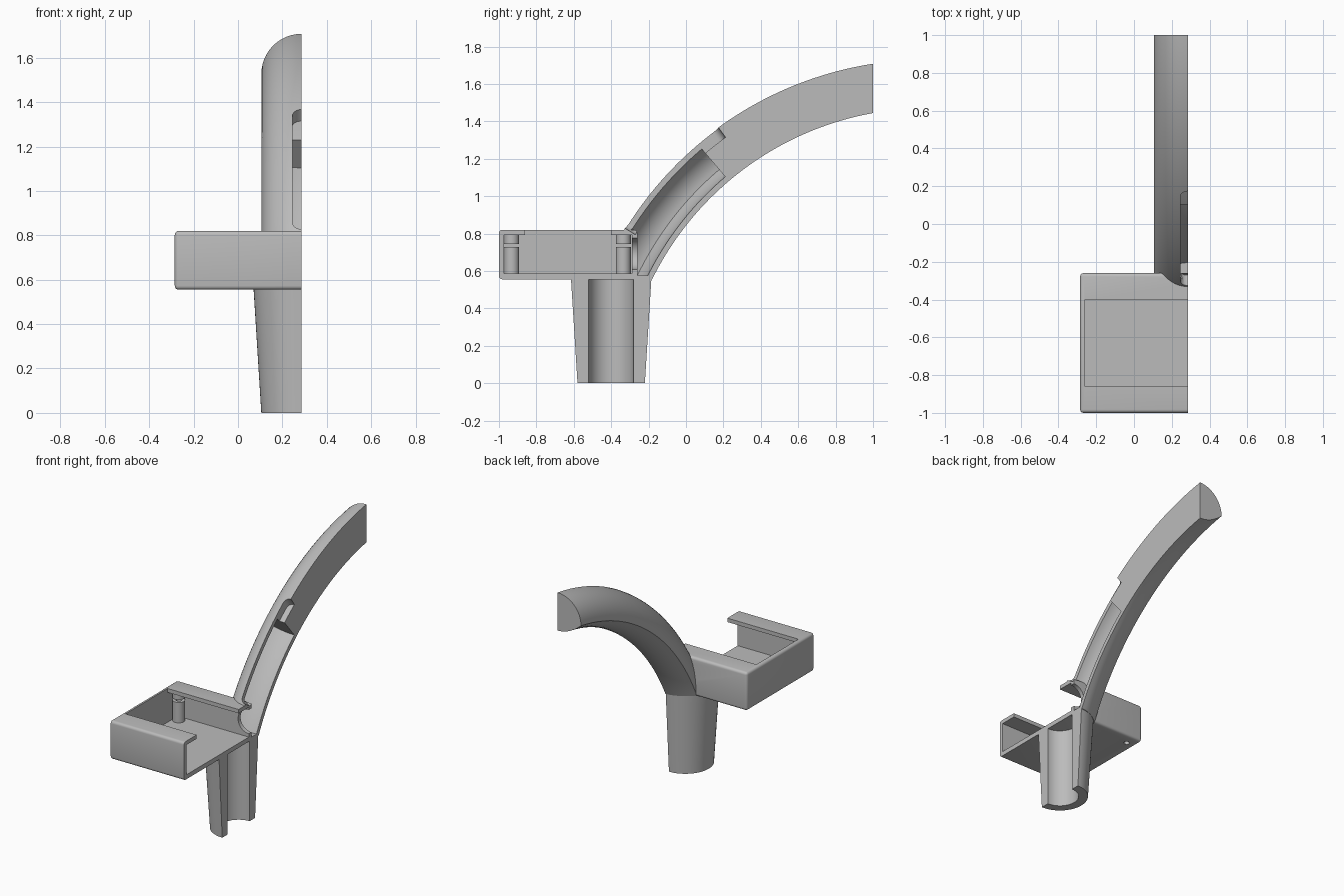
import bpy, bmesh, math

cube = bpy.data.objects.get("Cube")
if cube:
    bpy.data.objects.remove(cube, do_unlink=True)

CX = 0.285                    # plane of symmetry, where the model is sectioned
ARC_Y, ARC_Z, ARC_R = 1.29, -0.17, 1.72   # centre and radius of the arm's arc

grey = bpy.data.materials.new("plain grey")
grey.use_nodes = True
grey.diffuse_color = (0.5, 0.5, 0.5, 1)
grey.node_tree.nodes["Principled BSDF"].inputs["Base Color"].default_value = (0.5, 0.5, 0.5, 1)


def make(name, bm):
    bmesh.ops.recalc_face_normals(bm, faces=bm.faces)
    mesh = bpy.data.meshes.new(name)
    bm.to_mesh(mesh)
    bm.free()
    mesh.materials.append(grey)
    ob = bpy.data.objects.new(name, mesh)
    bpy.context.collection.objects.link(ob)
    return ob


def block(name, x, y, z):
    bm = bmesh.new()
    bmesh.ops.create_cube(bm, size=1)
    for v in bm.verts:
        v.co = [lo + (c + 0.5) * (hi - lo) for c, (lo, hi) in zip(v.co, (x, y, z))]
    return make(name, bm)


def cone(name, x, y, z0, z1, r0, r1, sides=48):
    bm = bmesh.new()
    bmesh.ops.create_cone(bm, cap_ends=True, segments=sides, radius1=r0, radius2=r1, depth=z1 - z0)
    bmesh.ops.translate(bm, verts=bm.verts, vec=(x, y, (z0 + z1) / 2))
    return make(name, bm)


def sweep(name, sections):
    """Loft sections (angle, [(sideways, radius)]) around the arm's arc."""
    bm = bmesh.new()
    rings = []
    for deg, pts in sections:
        a = math.radians(deg)
        rings.append([bm.verts.new((CX + u, ARC_Y - r * math.sin(a), ARC_Z + r * math.cos(a)))
                      for u, r in pts])
    n = len(rings[0])
    for p, q in zip(rings, rings[1:]):
        for i in range(n):
            j = (i + 1) % n
            bm.faces.new((p[i], p[j], q[j], q[i]))
    bm.faces.new(rings[0])
    bm.faces.new(rings[-1][::-1])
    return make(name, bm)


def arm_section(r, depth):
    """Half circle on top, shallow curve below, with a crease between."""
    top = [(r * math.cos(math.pi * i / 24), ARC_R + r * math.sin(math.pi * i / 24)) for i in range(25)]
    low = [(r * t, ARC_R - depth * (1 - t * t)) for t in [k / 6 - 1 for k in range(1, 12)]]
    return top + low


def apply(ob, mod):
    bpy.context.view_layer.objects.active = ob
    bpy.ops.object.modifier_apply(modifier=mod.name)


def cut(ob, *cutters, keep=False):
    for c in cutters:
        m = ob.modifiers.new("cut", 'BOOLEAN')
        m.operation, m.solver, m.object = 'DIFFERENCE', 'EXACT', c
        apply(ob, m)
        if not keep:
            bpy.data.objects.remove(c, do_unlink=True)


# slot cutter with rounded ends, along the outer side of the arm
s0, s1, half = 36.0, 58.3, 0.04
cap = math.degrees(half / 1.9)
steps = [s0 + cap * (1 - math.cos(math.pi / 2 * i / 6)) for i in range(7)]
steps += [s0 + cap + (s1 - s0 - 2 * cap) * i / 16 for i in range(1, 16)]
steps += [s0 + s1 - a for a in steps[6::-1]]
slot_rows = []
for a in steps:
    d = max(0.0, 1 - min(a - s0, s1 - a) / cap)
    w = max(half * math.sqrt(max(0.0, 1 - d * d)), 0.003)
    slot_rows.append((a, [(-w, 1.835), (w, 1.835), (w, 2.0), (-w, 2.0)]))
slot = sweep("slot_cutter", slot_rows)

# open tray with rounded outer edges, end lips and a cable hole
tray = block("tray", (-0.285, 0.855), (-1, -0.26), (0.555, 0.82))
bev = tray.modifiers.new("round", 'BEVEL')
bev.width, bev.segments = 0.018, 4
apply(tray, bev)
hole = cone("hole_cutter", 0, 0, -0.06, 0.06, 0.083, 0.083)
hole.rotation_euler = (math.pi / 2, 0, 0)
hole.location = (CX, -0.275, 0.692)
bpy.context.view_layer.update()
cut(tray,
    block("cavity_cutter", (-0.26, 0.83), (-0.973, -0.288), (0.586, 0.793)),
    block("opening_cutter", (-0.26, 0.83), (-0.86, -0.40), (0.70, 0.9)),
    hole)
cut(tray, slot, keep=True)

# screw posts rising from the floor, with bosses under the lips
parts = [tray]
for label, y in (("front", -0.932), ("rear", -0.335)):
    post = cone(label + "_post", -0.219, y, 0.57, 0.727, 0.04, 0.04, 32)
    drill = cone("drill", -0.219, y, 0.5, 0.74, 0.018, 0.018, 24)
    cut(post, drill, keep=True)
    cut(tray, drill)
    boss = cone(label + "_boss", -0.219, y, 0.745, 0.80, 0.04, 0.04, 32)
    parts += [post, boss]

# tapered hollow stem
stem = cone("stem", CX, -0.40, 0, 0.56, 0.18, 0.215, 64)
cut(stem, cone("bore_cutter", CX, -0.40, -0.1, 0.7, 0.12, 0.12, 64))
parts.append(stem)

# curved arm with an inner cable channel
arm = sweep("curved_arm", [(4 + 72 * i / 48, arm_section(0.18, 0.08)) for i in range(49)])
channel = sweep("channel_cutter", [(40.3 + 36 * i / 24, arm_section(0.15, 0.05)) for i in range(25)])
cut(channel, block("floor_cutter", (-1, 2), (-2, 2), (-1, 0.575)))
cut(arm, channel, slot,
    block("end_cutter", (-1, 2), (1, 2), (-1, 3)),
    block("base_cutter", (-1, 2), (-2, 2), (-1, 0.555)),
    block("tray_side_cutter", (-1, 2), (-2, -0.272), (0, 0.806)))
parts.append(arm)

# section everything on the plane of symmetry and shade
half_space = block("section_cutter", (CX, 3), (-3, 3), (-3, 3))
for ob in parts:
    if ob.name.split("_")[-1] not in ("post", "boss"):
        cut(ob, half_space, keep=True)
bpy.data.objects.remove(half_space, do_unlink=True)
for ob in parts:
    bpy.ops.object.select_all(action='DESELECT')
    ob.select_set(True)
    bpy.context.view_layer.objects.active = ob
    bpy.ops.object.shade_smooth_by_angle(angle=math.radians(30))
